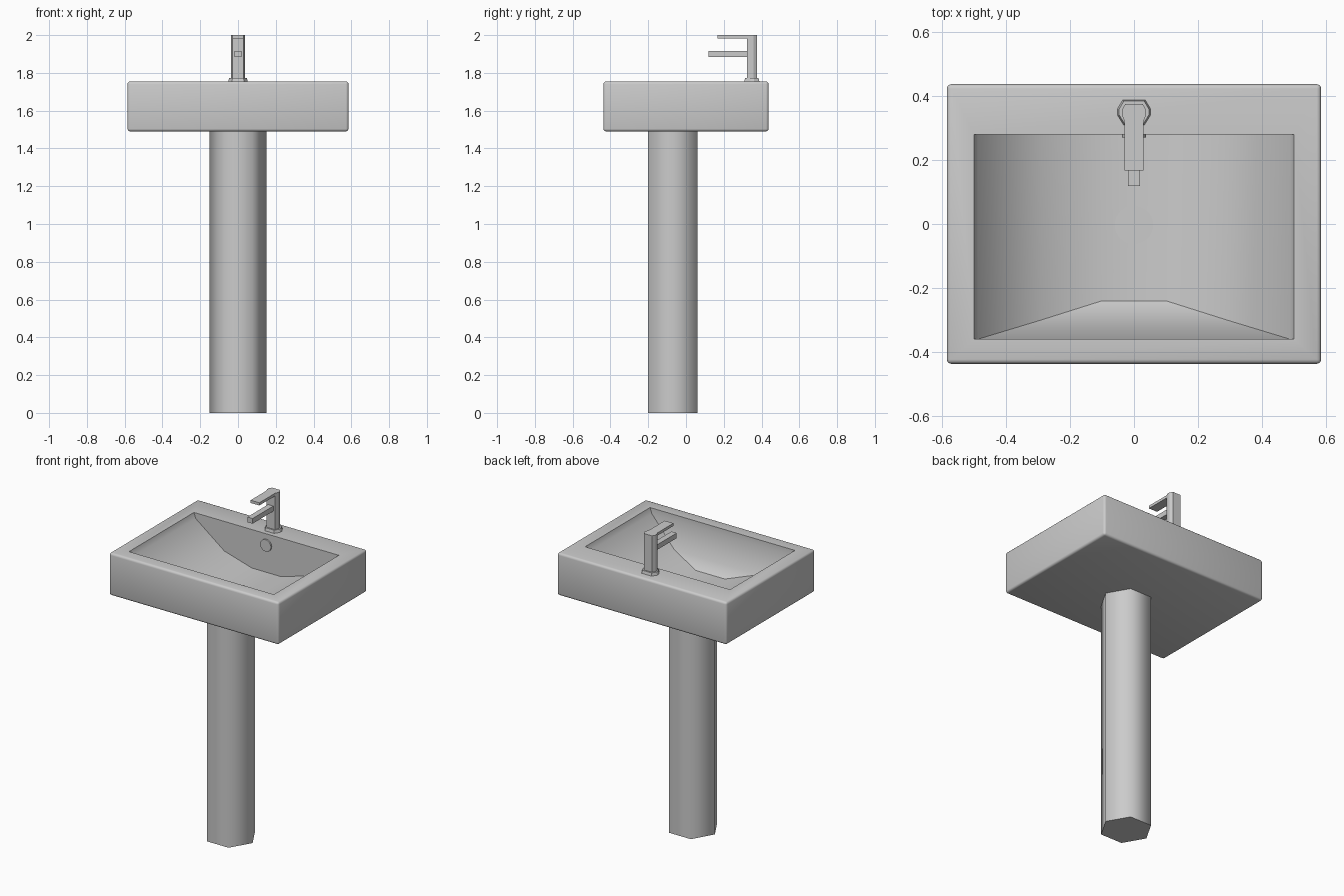
import bpy, bmesh, math

cube = bpy.data.objects.get("Cube")
if cube:
    bpy.data.objects.remove(cube)

grey = bpy.data.materials.new("ceramic grey")
grey.use_nodes = True
grey.diffuse_color = (0.6, 0.6, 0.6, 1)
grey.node_tree.nodes["Principled BSDF"].inputs["Base Color"].default_value = (0.6, 0.6, 0.6, 1)


def finish(name, bm, smooth=None):
    bmesh.ops.recalc_face_normals(bm, faces=bm.faces)
    mesh = bpy.data.meshes.new(name)
    bm.to_mesh(mesh)
    bm.free()
    obj = bpy.data.objects.new(name, mesh)
    bpy.context.collection.objects.link(obj)
    mesh.materials.append(grey)
    if smooth:
        bpy.ops.object.select_all(action='DESELECT')
        bpy.context.view_layer.objects.active = obj
        obj.select_set(True)
        bpy.ops.object.shade_smooth_by_angle(angle=math.radians(smooth))
    return obj


def prism(name, outline, z0, z1, taper=1.0, smooth=None):
    """Extrude an xy outline from z0 to z1, scaling the top about its centre."""
    cy = sum(p[1] for p in outline) / len(outline)
    bm = bmesh.new()
    low = [bm.verts.new((x, y, z0)) for x, y in outline]
    top = [bm.verts.new((x * taper, cy + (y - cy) * taper, z1)) for x, y in outline]
    bm.faces.new(low)
    bm.faces.new(top)
    n = len(low)
    for i in range(n):
        j = (i + 1) % n
        bm.faces.new((low[i], low[j], top[j], top[i]))
    return finish(name, bm, smooth)


def rect(hx, y0, y1):
    return [(-hx, y0), (hx, y0), (hx, y1), (-hx, y1)]


def mirrored(half):
    """Complete a right-hand outline with its mirror image."""
    return half + [(-x, y) for x, y in reversed(half)]


def disc(name, radius, depth, location, tilt=0):
    bpy.ops.mesh.primitive_cylinder_add(vertices=32, radius=radius, depth=depth,
                                        location=location, rotation=(tilt, 0, 0))
    obj = bpy.context.object
    obj.name = name
    obj.data.materials.append(grey)
    bpy.ops.object.shade_smooth_by_angle(angle=math.radians(40))


# Hexagonal pedestal
hexagon = [(0.15 * math.cos(i * math.pi / 3), -0.07 + 0.15 * math.sin(i * math.pi / 3))
           for i in range(6)]
prism("pedestal", hexagon, 0, 1.495, smooth=65)

# Basin: outer box, open rim and a bowl swept from a symmetric profile
TOP, BOTTOM, BACK, FRONT = 1.755, 1.49, 0.28, -0.36
bm = bmesh.new()
base = [bm.verts.new((x, y, BOTTOM)) for x, y in rect(0.585, -0.437, 0.437)]
rim = [bm.verts.new((x, y, TOP)) for x, y in rect(0.585, -0.437, 0.437)]
bm.faces.new(base)
for i in range(4):
    j = (i + 1) % 4
    bm.faces.new((base[i], base[j], rim[j], rim[i]))
outer_edges = [e for e in bm.edges]

# Profile points: x, depth below the rim, y of the front end
half = [(0.5, 0, FRONT), (0.488, 0.035, FRONT), (0.29, 0.185, -0.30), (0.1, 0.24, -0.24)]
profile = [(-x, d, y) for x, d, y in half] + half[::-1]
front = [bm.verts.new((x, y, TOP - d)) for x, d, y in profile]
back = [bm.verts.new((x, BACK, TOP - d)) for x, d, y in profile]
bowl = []
for i in range(len(profile) - 1):
    bowl.append(bm.faces.new((front[i], front[i + 1], back[i + 1], back[i])))
bm.faces.new(back)
last = len(profile) - 1
for i in range(last // 2):
    k = last - i
    strip = [front[i], front[i + 1], front[k - 1], front[k]]
    bm.faces.new(strip)
opening = [front[0], front[-1], back[-1], back[0]]
for i in range(4):
    j = (i + 1) % 4
    bm.faces.new((rim[i], rim[j], opening[j], opening[i]))
bmesh.ops.bevel(bm, geom=outer_edges, offset=0.014, segments=3, profile=0.5, affect='EDGES')
finish("basin", bm, smooth=38)

# Drain and overflow
disc("drain", 0.06, 0.006, (0, -0.003, TOP - 0.239))
disc("overflow", 0.037, 0.014, (0, BACK - 0.002, 1.685), math.pi / 2)

# Tap: flared foot, faceted column, flat lever on top and spout below
prism("tap_foot", mirrored([(0.033, 0.308), (0.053, 0.34), (0.053, 0.36), (0.036, 0.389)]),
      TOP - 0.005, 1.773, taper=0.88)
prism("tap_column", mirrored([(0.03, 0.322), (0.038, 0.342), (0.038, 0.357), (0.027, 0.375)]),
      1.77, 2.0)
prism("tap_lever", rect(0.03, 0.167, 0.33), 1.983, 2.0)
prism("tap_spout", rect(0.018, 0.118, 0.33), 1.885, 1.917)
